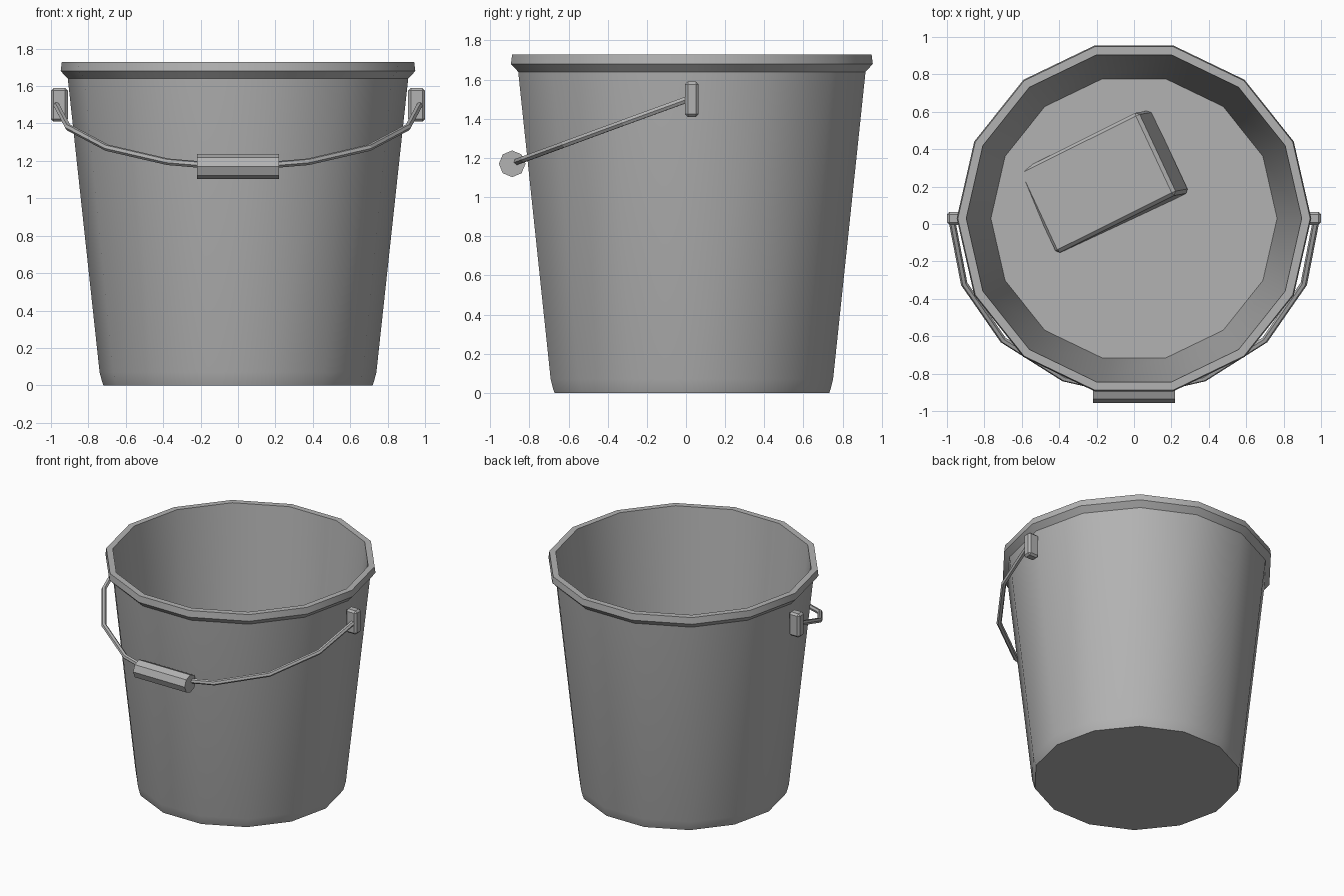
import bpy, bmesh, math
from mathutils import Matrix, Vector

if "Cube" in bpy.data.objects:
    bpy.data.objects.remove(bpy.data.objects["Cube"])

CY = 0.03      # bucket axis in y
SIDES = 14

grey = bpy.data.materials.new("plain grey")
grey.diffuse_color = (0.45, 0.45, 0.45, 1)
grey.use_nodes = True
grey.node_tree.nodes["Principled BSDF"].inputs["Base Color"].default_value = grey.diffuse_color


def finish(name, bm, angle=30):
    bmesh.ops.recalc_face_normals(bm, faces=bm.faces)
    me = bpy.data.meshes.new(name)
    bm.to_mesh(me)
    bm.free()
    ob = bpy.data.objects.new(name, me)
    bpy.context.collection.objects.link(ob)
    me.materials.append(grey)
    bpy.ops.object.select_all(action='DESELECT')
    ob.select_set(True)
    bpy.context.view_layer.objects.active = ob
    bpy.ops.object.shade_smooth_by_angle(angle=math.radians(angle))
    return ob


def box(name, size, bevel, matrix):
    bm = bmesh.new()
    bmesh.ops.create_cube(bm, size=1, matrix=Matrix.Diagonal((*size, 1)))
    bmesh.ops.bevel(bm, geom=bm.edges[:], offset=bevel, segments=1,
                    affect='EDGES', profile=0.5)
    bm.transform(matrix)
    return finish(name, bm)


# bucket: outer wall, flared rim, inner wall down to the water level
profile = [(0.72, 0), (0.727, 0.02), (0.74, 0.07), (0.91, 1.64), (0.948, 1.68),
           (0.942, 1.728), (0.897, 1.728), (0.765, 0.50)]
bm = bmesh.new()
rings = []
for r, z in profile:
    rings.append([bm.verts.new((r * math.cos(2 * math.pi * i / SIDES),
                                CY + r * math.sin(2 * math.pi * i / SIDES), z))
                  for i in range(SIDES)])
for a, b in zip(rings, rings[1:]):
    for i in range(SIDES):
        j = (i + 1) % SIDES
        bm.faces.new((a[i], a[j], b[j], b[i]))
bm.faces.new(rings[0])      # underside
bm.faces.new(rings[-1])     # water surface
finish("bucket", bm)

# side brackets holding the handle
for side, label in ((-1, "left"), (1, "right")):
    box(label + "_bracket", (0.09, 0.07, 0.18), 0.014,
        Matrix.Translation((side * 0.955, CY, 1.50)))

# wire handle, mirrored about x
half = [(0.972, 0.01, 1.50), (0.908, -0.32, 1.38), (0.70, -0.62, 1.27),
        (0.375, -0.825, 1.195), (0.20, -0.865, 1.18)]
path = half + [(-x, y, z) for x, y, z in reversed(half)]
cu = bpy.data.curves.new("wire_handle", 'CURVE')
cu.dimensions = '3D'
cu.bevel_depth = 0.018
cu.bevel_resolution = 1
cu.use_fill_caps = True
sp = cu.splines.new('POLY')
sp.points.add(len(path) - 1)
for p, co in zip(sp.points, path):
    p.co = (*co, 1)
sp.use_smooth = False
cu.materials.append(grey)
handle = bpy.data.objects.new("wire_handle", cu)
bpy.context.collection.objects.link(handle)

# eight-sided grip
bm = bmesh.new()
bmesh.ops.create_cone(bm, cap_ends=True, segments=8, radius1=0.068, radius2=0.068, depth=0.436)
bm.transform(Matrix.Translation((0, -0.888, 1.17)) @ Matrix.Rotation(math.pi / 2, 4, 'Y'))
finish("handle_grip", bm)

# tilted sponge floating inside, one end under the water
tilt = (Matrix.Rotation(math.radians(26.5), 4, 'Z')
        @ Matrix.Rotation(math.radians(-17), 4, 'Y')
        @ Matrix.Rotation(math.radians(-5), 4, 'X'))
box("sponge", (0.75, 0.49, 0.25), 0.018,
    Matrix.Translation((-0.20, 0.22, 0.62)) @ tilt @ Matrix.Translation((0, 0, -0.125)))
